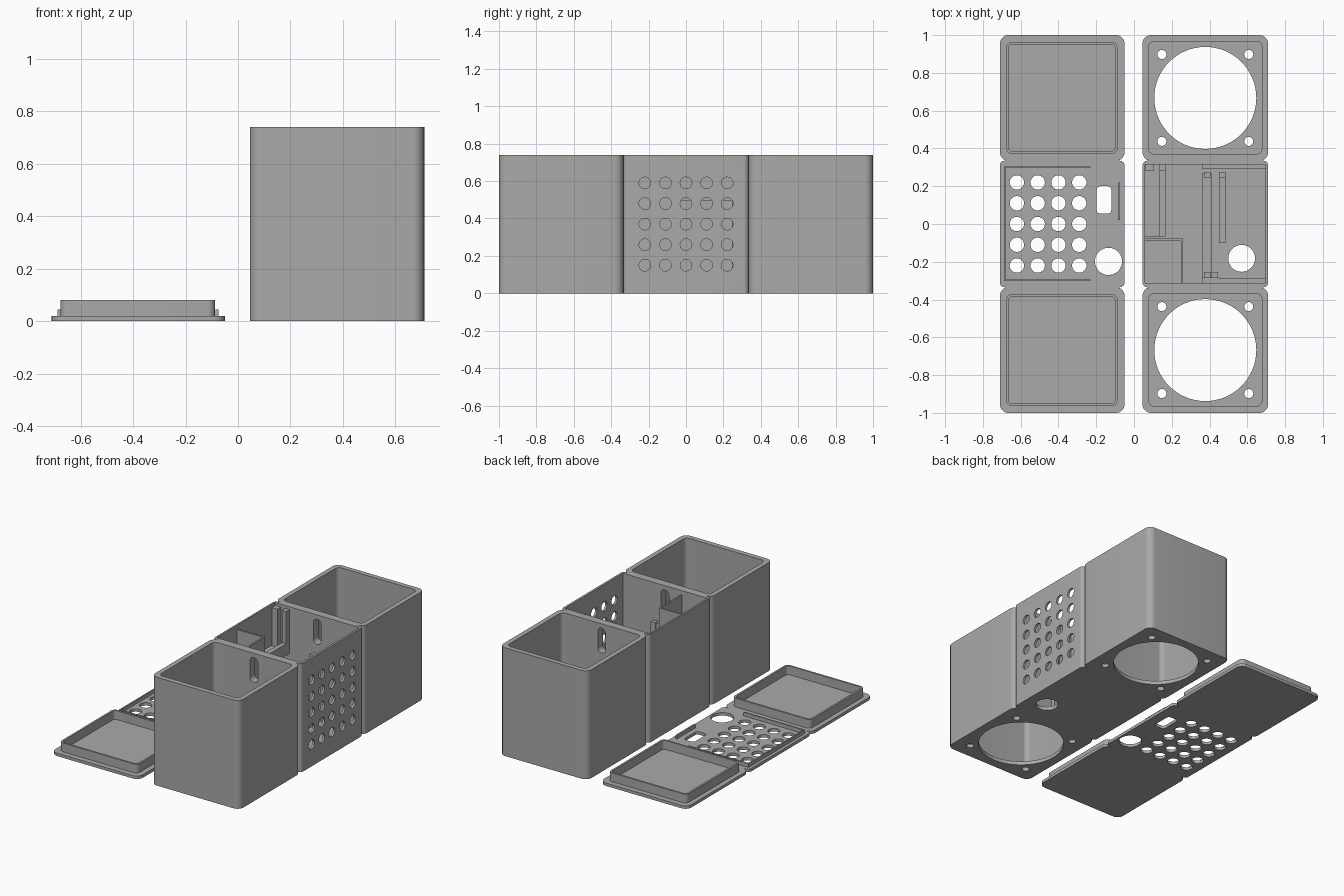
import bpy, bmesh, math
from mathutils import Matrix

if "Cube" in bpy.data.objects:
    bpy.data.objects.remove(bpy.data.objects["Cube"])

grey = bpy.data.materials.new("plain_grey")
grey.use_nodes = True
grey.diffuse_color = (0.4, 0.4, 0.4, 1)
grey.node_tree.nodes["Principled BSDF"].inputs["Base Color"].default_value = (0.4, 0.4, 0.4, 1)

ALONG_X = Matrix(((0, 0, 1, 0), (1, 0, 0, 0), (0, 1, 0, 0), (0, 0, 0, 1)))   # (u, v, w) -> y, z, x
ALONG_Y = Matrix(((1, 0, 0, 0), (0, 0, 1, 0), (0, 1, 0, 0), (0, 0, 0, 1)))   # (u, v, w) -> x, z, y


def rounded(x0, x1, y0, y1, r=0.0, steps=8):
    """Outline of a rectangle with rounded corners."""
    if r == 0:
        return [(x0, y0), (x1, y0), (x1, y1), (x0, y1)]
    pts = []
    corners = [(x1 - r, y1 - r), (x0 + r, y1 - r), (x0 + r, y0 + r), (x1 - r, y0 + r)]
    for q, (cx, cy) in enumerate(corners):
        for i in range(steps + 1):
            a = (q + i / steps) * math.pi / 2
            pts.append((cx + r * math.cos(a), cy + r * math.sin(a)))
    return pts


def circle(cx, cy, r, n=32):
    return [(cx + r * math.cos(math.tau * i / n), cy + r * math.sin(math.tau * i / n)) for i in range(n)]


def prisms(name, shapes):
    """One object from (outline, low, high[, axis matrix]) extrusions."""
    bm = bmesh.new()
    for outline, lo, hi, *axis in shapes:
        m = axis[0] if axis else Matrix()
        low = [bm.verts.new(m @ Matrix.Translation((x, y, lo)).translation) for x, y in outline]
        high = [bm.verts.new(m @ Matrix.Translation((x, y, hi)).translation) for x, y in outline]
        bm.faces.new(low[::-1])
        bm.faces.new(high)
        n = len(low)
        for i in range(n):
            j = (i + 1) % n
            bm.faces.new((low[i], low[j], high[j], high[i]))
    bmesh.ops.recalc_face_normals(bm, faces=bm.faces)
    mesh = bpy.data.meshes.new(name)
    bm.to_mesh(mesh)
    bm.free()
    mesh.materials.append(grey)
    obj = bpy.data.objects.new(name, mesh)
    bpy.context.collection.objects.link(obj)
    return obj


def activate(obj):
    bpy.ops.object.select_all(action='DESELECT')
    obj.select_set(True)
    bpy.context.view_layer.objects.active = obj


def cut(obj, shapes):
    cutter = prisms("cutter", shapes)
    cutter.hide_render = True
    mod = obj.modifiers.new("cut", 'BOOLEAN')
    mod.operation, mod.solver, mod.object = 'DIFFERENCE', 'EXACT', cutter
    activate(obj)
    bpy.ops.object.modifier_apply(modifier=mod.name)
    bpy.data.objects.remove(cutter)


def smooth(obj):
    activate(obj)
    bpy.ops.object.shade_smooth_by_angle(angle=math.radians(30))


def block(x0, x1, y0, y1, z0, z1):
    return (rounded(x0, x1, y0, y1), z0, z1)


X0, X1, TOP, FLOOR, SEAM = 0.045, 0.71, 0.74, 0.025, 0.335
MID = (X0 + X1) / 2
GRID = [-0.22 + 0.11 * i for i in range(5)]

# Cable slots through the walls between the compartments
slots = [(rounded(MID - 0.03, MID + 0.03, 0.54, 0.71, 0.029), s * 0.34 - 0.06, s * 0.34 + 0.06, ALONG_Y)
         for s in (-1, 1)]

# End compartments: rounded tubs with a big round opening and four screw holes below
for side, label in ((-1, "front"), (1, "back")):
    y0, y1 = sorted((side * SEAM, side * 1.0))
    cy = (y0 + y1) / 2
    tub = prisms(label + "_compartment", [(rounded(X0, X1, y0, y1, 0.045), 0, TOP)])
    cut(tub, [(rounded(X0 + 0.033, X1 - 0.033, y0 + 0.035, y1 - 0.033, 0.03), FLOOR, TOP + 0.1)])
    holes = [(circle(MID, cy, 0.27, 64), -0.1, 0.1)]
    holes += [(circle(MID + a * 0.23, cy + b * 0.23, 0.024), -0.1, 0.1) for a in (-1, 1) for b in (-1, 1)]
    cut(tub, holes + slots)
    smooth(tub)

# Middle compartment: thin walls, vented on one side
middle = prisms("middle_compartment", [(rounded(X0, X1, -SEAM, SEAM, 0.025), 0, TOP)])
cut(middle, [block(X0 + 0.012, X1 - 0.015, -0.312, 0.316, FLOOR, TOP + 0.1)])
vents = [(circle(y, z + 0.37, 0.031), 0.6, 0.8, ALONG_X) for y in GRID for z in GRID]
cut(middle, vents + slots + [(circle(0.57, -0.182, 0.071, 48), -0.1, 0.1)])
smooth(middle)

# Interior fittings
prisms("corner_partition", [
    block(0.05, 0.26, -0.09, -0.078, 0.02, 0.71),
    block(0.25, 0.26, -0.315, -0.09, 0.02, 0.71)])
prisms("board_rail", [
    block(0.05, 0.167, -0.065, 0.32, 0.42, 0.46),
    block(0.135, 0.167, -0.065, 0.32, 0.46, 0.5),
    block(0.06, 0.103, 0.28, 0.32, 0.46, 0.72),
    block(0.135, 0.167, 0.28, 0.32, 0.46, 0.72)])
prisms("card_holder", [
    block(0.36, 0.41, -0.285, 0.27, 0.02, 0.06),
    block(0.45, 0.485, -0.1, 0.27, 0.02, 0.06)]
    + [block(x, x + 0.035, y, y + 0.03, 0.02, 0.5)
       for x, y in ((0.37, -0.285), (0.37, 0.245), (0.45, 0.245), (0.41, -0.285))])
prisms("floor_ledges", [
    block(0.36, 0.7, 0.295, 0.32, 0.02, 0.045),
    block(0.36, 0.7, -0.315, -0.285, 0.02, 0.045)])

# End lids: rounded plates with a raised rim
L0, L1, PLATE = -0.71, -0.05, 0.02
for side, label in ((-1, "front"), (1, "back")):
    y0, y1 = sorted((side * SEAM, side * 1.0))
    lid = prisms(label + "_lid", [(rounded(L0, L1, y0, y1, 0.045), 0, PLATE)])
    smooth(lid)
    rim = prisms(label + "_lid_rim", [(rounded(-0.677, -0.087, y0 + 0.037, y1 - 0.037, 0.03), 0.015, 0.08)])
    cut(rim, [(rounded(-0.664, -0.1, y0 + 0.05, y1 - 0.05, 0.02), PLATE, 0.2)])
    smooth(rim)

# Middle lid: vent grid, round opening, switch opening and low lips
lid = prisms("middle_lid", [(rounded(L0, L1, -SEAM, SEAM, 0.025), 0, PLATE)])
openings = [(circle(-0.62 + 0.11 * i, y, 0.038), -0.1, 0.1) for i in range(4) for y in GRID]
openings += [(circle(-0.135, -0.198, 0.072, 48), -0.1, 0.1),
             (rounded(-0.198, -0.12, 0.055, 0.2, 0.02), -0.1, 0.1)]
cut(lid, openings)
smooth(lid)
prisms("middle_lid_lips", [
    block(-0.688, -0.23, 0.298, 0.307, 0.015, 0.045),
    block(-0.688, -0.23, -0.303, -0.294, 0.015, 0.045),
    block(-0.688, -0.679, -0.294, 0.298, 0.015, 0.045),
    block(-0.086, -0.075, 0.02, 0.22, 0.015, 0.045)])
